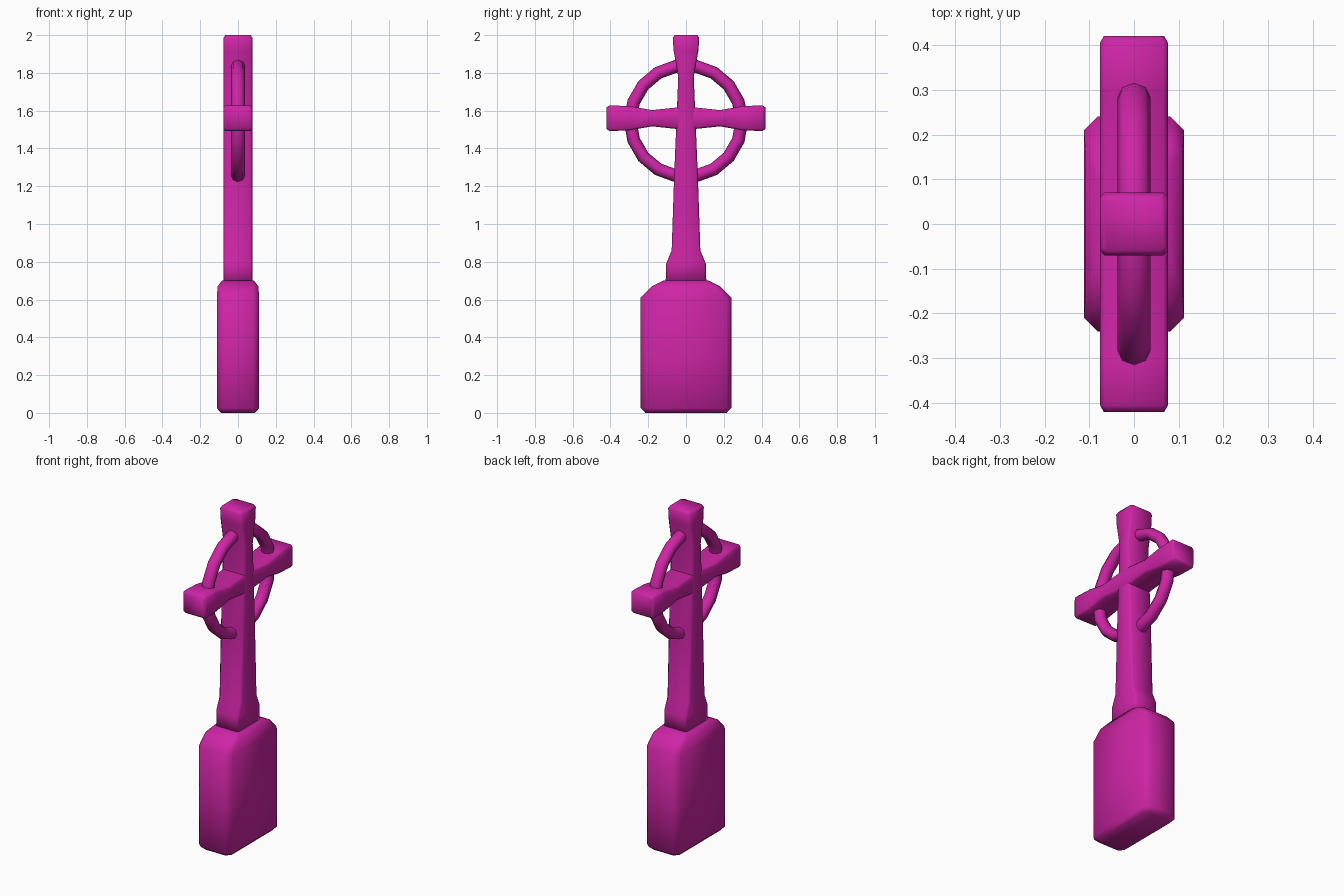
import bpy, bmesh, math
from mathutils import Vector

cube = bpy.data.objects.get("Cube")
if cube:
    bpy.data.objects.remove(cube, do_unlink=True)

magenta = bpy.data.materials.new("magenta")
magenta.use_nodes = True
COLOUR = (0.62, 0.018, 0.38, 1)
magenta.diffuse_color = COLOUR
magenta.node_tree.nodes["Principled BSDF"].inputs["Base Color"].default_value = COLOUR


def finish(name, bm):
    bmesh.ops.recalc_face_normals(bm, faces=bm.faces)
    mesh = bpy.data.meshes.new(name)
    bm.to_mesh(mesh)
    bm.free()
    mesh.materials.append(magenta)
    for poly in mesh.polygons:
        poly.use_smooth = True
    obj = bpy.data.objects.new(name, mesh)
    bpy.context.collection.objects.link(obj)
    return obj


def loft(name, stations, place):
    """Skin chamfered rectangles; each station is (distance, half x, half width, chamfer)."""
    bm = bmesh.new()
    rings = []
    for t, a, b, c in stations:
        corners = []
        for sx, sw in ((1, 1), (-1, 1), (-1, -1), (1, -1)):
            pair = [(sx * a, sw * (b - c)), (sx * (a - c), sw * b)]
            corners += pair if sx * sw > 0 else pair[::-1]
        rings.append([bm.verts.new(place(x, w, t)) for x, w in corners])
    n = len(rings[0])
    for low, high in zip(rings, rings[1:]):
        for i in range(n):
            j = (i + 1) % n
            bm.faces.new((low[i], low[j], high[j], high[i]))
    bm.faces.new(rings[0])
    bm.faces.new(rings[-1])
    return finish(name, bm)


def upright(x, w, t):
    return Vector((x, w, t))


CENTRE = 1.56


def sideways(x, w, t):
    return Vector((x, t, CENTRE + w))


# Heavy plinth with sloping shoulders
loft("plinth", [
    (0.0, 0.09, 0.215, 0.025), (0.025, 0.112, 0.24, 0.03),
    (0.3, 0.112, 0.24, 0.03), (0.61, 0.112, 0.24, 0.03),
    (0.67, 0.108, 0.18, 0.025), (0.70, 0.085, 0.12, 0.025),
], upright)

# Tapering shaft with flared foot and head
D = 0.076
loft("shaft", [
    (0.68, D, 0.108, 0.01), (0.79, D, 0.105, 0.01), (0.86, D, 0.076, 0.01),
    (1.25, D, 0.063, 0.01), (1.56, D, 0.05, 0.01), (1.78, D, 0.041, 0.01),
    (1.92, D, 0.066, 0.01), (1.985, D, 0.07, 0.01), (2.0, 0.068, 0.06, 0.01),
], upright)

# Crossbar, flared at both ends
half = [(0.18, D, 0.043, 0.01), (0.30, D, 0.064, 0.01),
        (0.405, D, 0.068, 0.01), (0.42, 0.068, 0.058, 0.01)]
loft("crossbar", [(-t, a, b, c) for t, a, b, c in reversed(half)]
     + [(0, D, 0.062, 0.01)] + half, sideways)

# Ring around the crossing
bm = bmesh.new()
AROUND, TUBE = 18, 8
grid = []
for i in range(AROUND):
    u = math.tau * i / AROUND
    row = []
    for k in range(TUBE):
        v = math.tau * k / TUBE
        r = 0.295 + 0.034 * math.cos(v)
        row.append(bm.verts.new((0.037 * math.sin(v), r * math.cos(u), 1.545 + r * math.sin(u))))
    grid.append(row)
for i in range(AROUND):
    for k in range(TUBE):
        i2, k2 = (i + 1) % AROUND, (k + 1) % TUBE
        bm.faces.new((grid[i][k], grid[i2][k], grid[i2][k2], grid[i][k2]))
finish("ring", bm)
